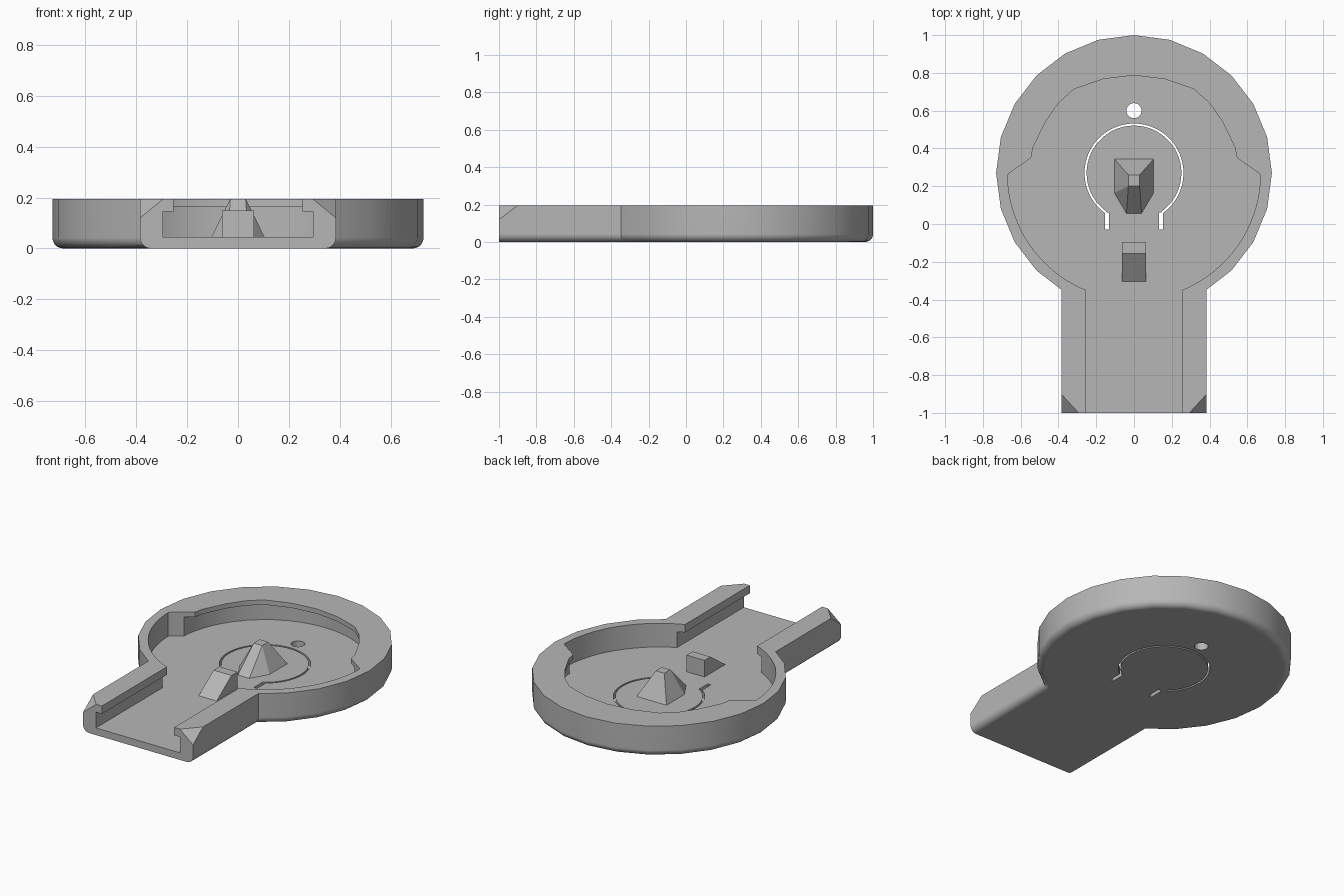
import bpy, bmesh
from math import sin, cos, radians
from mathutils import Vector

cube = bpy.data.objects.get("Cube")
if cube:
    bpy.data.objects.remove(cube)

H, FLOOR, CY = 0.195, 0.045, 0.27   # height, floor level, disc centre

grey = bpy.data.materials.new("Plain grey")
grey.use_nodes = True
grey.diffuse_color = (0.47, 0.47, 0.47, 1)
grey.node_tree.nodes["Principled BSDF"].inputs["Base Color"].default_value = grey.diffuse_color


def add_object(name, bm):
    bmesh.ops.recalc_face_normals(bm, faces=bm.faces)
    mesh = bpy.data.meshes.new(name)
    bm.to_mesh(mesh)
    bm.free()
    mesh.materials.append(grey)
    ob = bpy.data.objects.new(name, mesh)
    bpy.context.collection.objects.link(ob)
    return ob


def prism(outline, z0, z1):
    bm = bmesh.new()
    face = bm.faces.new([bm.verts.new((x, y, z0)) for x, y in outline])
    top = bmesh.ops.extrude_face_region(bm, geom=[face])["geom"]
    bmesh.ops.translate(bm, vec=(0, 0, z1 - z0),
                        verts=[v for v in top if isinstance(v, bmesh.types.BMVert)])
    return bm


def hull(points):
    bm = bmesh.new()
    for p in points:
        bm.verts.new(p)
    bmesh.ops.convex_hull(bm, input=bm.verts)
    bmesh.ops.dissolve_limit(bm, angle_limit=radians(1), verts=bm.verts, edges=bm.edges)
    return bm


def arc(r, a0, a1, n, cy=CY):
    angles = [radians(a0 + (a1 - a0) * i / n) for i in range(n + 1)]
    return [(r * cos(a), cy + r * sin(a)) for a in angles]


def rect(x0, x1, y0, y1):
    return [(x0, y0), (x1, y0), (x1, y1), (x0, y1)]


def both_sides(half):
    return half + [(-x, y) for x, y in reversed(half) if x > 0]


def cut(target, bm):
    cutter = add_object("cutter", bm)
    cutter.hide_render = True
    mod = target.modifiers.new("cut", "BOOLEAN")
    mod.operation, mod.solver, mod.object = "DIFFERENCE", "EXACT", cutter
    bpy.context.view_layer.objects.active = target
    bpy.ops.object.modifier_apply(modifier=mod.name)
    bpy.data.objects.remove(cutter)


# Tray body: 24-sided disc with a straight neck, rounded along the bottom
neck = [(0.385, -1), (0.385, -0.347)]
outline = neck + arc(0.73, -45, 225, 18) + [(-x, y) for x, y in reversed(neck)]
bm = prism(outline, 0, H)
rim = [e for e in bm.edges if all(v.co.z < 0.001 for v in e.verts)
       and not all(v.co.y < -0.99 for v in e.verts)]
bmesh.ops.bevel(bm, geom=rim, offset=0.042, segments=5, profile=0.5, affect="EDGES")
body = add_object("tray_body", bm)

# Main recess: wide in front, with an overhanging lip round the back
lip = [(0.66, CY), (0.545, 0.35), (0.534, 0.407), (0.466, 0.545),
       (0.40, 0.64), (0.317, 0.714), (0.164, 0.767), (0, 0.787)]
front = arc(0.67, -68, -1, 18)
cut(body, prism(both_sides(front + lip), FLOOR, 0.3))

# Undercut beneath the back lip
cut(body, prism([(0.6, 0.15)] + arc(0.6, 0, 180, 24) + [(-0.6, 0.15)], FLOOR, 0.165))

# Neck channel with overhanging rails
cut(body, prism(rect(-0.253, 0.253, -1.1, -0.2), FLOOR, 0.3))
cut(body, prism(rect(-0.295, 0.295, -1.1, -0.28), FLOOR, 0.145))

# Chamfered front corners of the rails
for s in (-1, 1):
    corner = Vector((s * 0.385, -1, H))
    a, b, c = Vector((0, 0.1, 0)), Vector((-s * 0.092, 0, 0)), Vector((0, 0, -0.075))
    apex = corner - a - b - c
    cut(body, hull([apex] + [apex + 4 * v for v in (a, b, c)]))

# Flexible tongue: keyhole-shaped slit through the floor
slit = arc(0.262, -55, 235, 48) + arc(0.251, 235, -55, 48)
cut(body, prism(slit, -0.1, 0.1))
for s in (-1, 1):
    cut(body, prism(rect(s * 0.143 - 0.011, s * 0.143 + 0.011, -0.03, 0.062), -0.1, 0.1))

# Round hole behind the tongue
cut(body, prism(arc(0.04, 0, 345, 23, 0.6), -0.1, 0.1))

bpy.ops.object.select_all(action="DESELECT")
body.select_set(True)
bpy.context.view_layer.objects.active = body
bpy.ops.object.shade_smooth_by_angle(angle=radians(28))
weighted = body.modifiers.new("flat_faces", "WEIGHTED_NORMAL")
weighted.keep_sharp = True

# Faceted centre peg
base = both_sides([(0.04, 0.055), (0.105, 0.165), (0.105, 0.345)])
tip = rect(-0.03, 0.03, 0.2, 0.26)
add_object("centre_peg", hull([(x, y, FLOOR - 0.001) for x, y in base] +
                              [(x, y, H) for x, y in tip]))

# Ramped catch in front of the peg
ramp = [(-0.305, FLOOR - 0.001), (-0.095, FLOOR - 0.001), (-0.095, 0.15), (-0.155, 0.15)]
add_object("ramp_catch", hull([(x, y, z) for x in (-0.063, 0.063) for y, z in ramp]))
